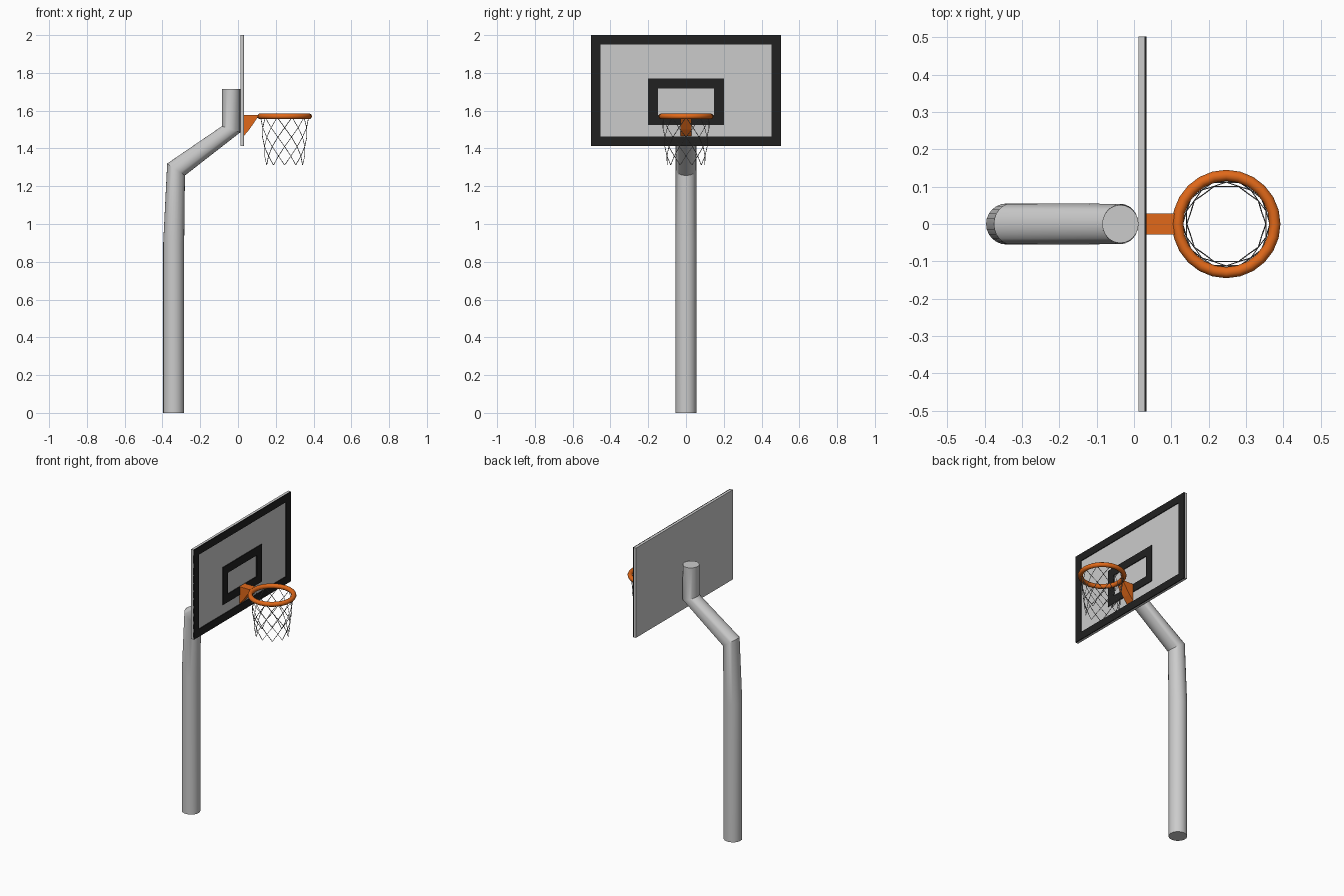
import bpy, bmesh
from math import cos, sin, pi, radians

if "Cube" in bpy.data.objects:
    bpy.data.objects.remove(bpy.data.objects["Cube"])

RIM_X, RIM_Z, RIM_R = 0.247, 1.57, 0.13


def material(name, rgb):
    m = bpy.data.materials.new(name)
    m.diffuse_color = (*rgb, 1)
    m.use_nodes = True
    m.node_tree.nodes["Principled BSDF"].inputs["Base Color"].default_value = m.diffuse_color
    return m


BLACK = material("black_paint", (0.015, 0.015, 0.015))
ORANGE = material("orange_paint", (0.75, 0.14, 0.01))
CORD = material("net_cord", (0.25, 0.25, 0.25))


def mesh_object(name, verts, faces, mat=None, smooth=None):
    me = bpy.data.meshes.new(name)
    me.from_pydata(verts, [], faces)
    bm = bmesh.new()
    bm.from_mesh(me)
    bmesh.ops.recalc_face_normals(bm, faces=bm.faces)
    bm.to_mesh(me)
    bm.free()
    ob = bpy.data.objects.new(name, me)
    bpy.context.collection.objects.link(ob)
    if mat:
        me.materials.append(mat)
    if smooth:
        bpy.ops.object.select_all(action='DESELECT')
        ob.select_set(True)
        bpy.context.view_layer.objects.active = ob
        bpy.ops.object.shade_smooth_by_angle(angle=radians(smooth))
    return ob


def frame(name, x0, x1, y, z0, z1, w):
    """Rectangular frame standing in the y-z plane, bar width w."""
    verts = []
    for x in (x0, x1):
        for d in (0, w):
            verts += [(x, -y + d, z0 + d), (x, y - d, z0 + d),
                      (x, y - d, z1 - d), (x, -y + d, z1 - d)]
    faces = []
    for i in range(4):
        j = (i + 1) % 4
        loop = (0, 4, 12, 8)   # outer back, inner back, inner front, outer front
        for a, b in zip(loop, loop[1:] + loop[:1]):
            faces.append((a + i, a + j, b + j, b + i))
    return mesh_object(name, verts, faces, BLACK)


# Bent pole: each ring is given by its left and right edge points
rings = [(-0.396, 0, -0.285, 0), (-0.396, 0.9, -0.285, 0.9),
         (-0.375, 1.32, -0.281, 1.257), (-0.085, 1.518, 0.012, 1.485),
         (-0.085, 1.715, 0.012, 1.715)]
half_depths = (0.055, 0.055, 0.055, 0.054, 0.051)
N = 24
verts, faces = [], []
for (xl, zl, xr, zr), ry in zip(rings, half_depths):
    for k in range(N):
        a = 2 * pi * k / N
        t = (1 + cos(a)) / 2
        verts.append((xl + (xr - xl) * t, ry * sin(a), zl + (zr - zl) * t))
for r in range(len(rings) - 1):
    for k in range(N):
        n = (k + 1) % N
        faces.append((r * N + k, r * N + n, (r + 1) * N + n, (r + 1) * N + k))
faces += [tuple(range(N)), tuple(range(4 * N, 5 * N))]
mesh_object("pole", verts, faces, smooth=25)

# Backboard panel
bpy.ops.mesh.primitive_cube_add(size=1, location=(0.02, 0, 1.706))
board = bpy.context.object
board.name = "backboard"
board.scale = (0.016, 1.004, 0.588)
bpy.ops.object.transform_apply(location=False, rotation=False, scale=True)

# Painted border and target square
frame("backboard_border", 0.027, 0.033, 0.502, 1.412, 2.0, 0.05)
frame("target_square", 0.027, 0.033, 0.202, 1.525, 1.77, 0.053)

# Wedge bracket
prof = [(0.03, 1.578), (0.108, 1.578), (0.103, 1.563), (0.06, 1.50), (0.03, 1.465)]
n = len(prof)
verts = [(x, y, z) for y in (-0.028, 0.028) for x, z in prof]
faces = [tuple(range(n)), tuple(range(n, 2 * n))]
faces += [(i, (i + 1) % n, n + (i + 1) % n, n + i) for i in range(n)]
mesh_object("rim_bracket", verts, faces, ORANGE)

# Rim
bpy.ops.mesh.primitive_torus_add(major_radius=RIM_R, minor_radius=0.015,
                                 major_segments=24, minor_segments=10,
                                 location=(RIM_X, 0, RIM_Z))
rim = bpy.context.object
rim.name = "rim"
rim.data.materials.append(ORANGE)
bpy.ops.object.shade_smooth_by_angle(angle=radians(40))

# Net: strands winding down both ways, crossing at each level
levels = [(1.565, 0.127), (1.51, 0.122), (1.46, 0.117),
          (1.41, 0.112), (1.36, 0.106), (1.312, 0.10)]
STRANDS = 10
cu = bpy.data.curves.new("net", 'CURVE')
cu.dimensions = '3D'
cu.bevel_depth = 0.0018
cu.bevel_resolution = 0
for s in range(STRANDS):
    for way in (-1, 1):
        sp = cu.splines.new('POLY')
        sp.points.add(len(levels) - 1)
        for i, (z, r) in enumerate(levels):
            a = 2 * pi * (s + way * i / 2) / STRANDS
            sp.points[i].co = (RIM_X + r * cos(a), r * sin(a), z, 1)
net = bpy.data.objects.new("net", cu)
bpy.context.collection.objects.link(net)
cu.materials.append(CORD)
bpy.ops.object.select_all(action='DESELECT')
net.select_set(True)
bpy.context.view_layer.objects.active = net
bpy.ops.object.convert(target='MESH')
